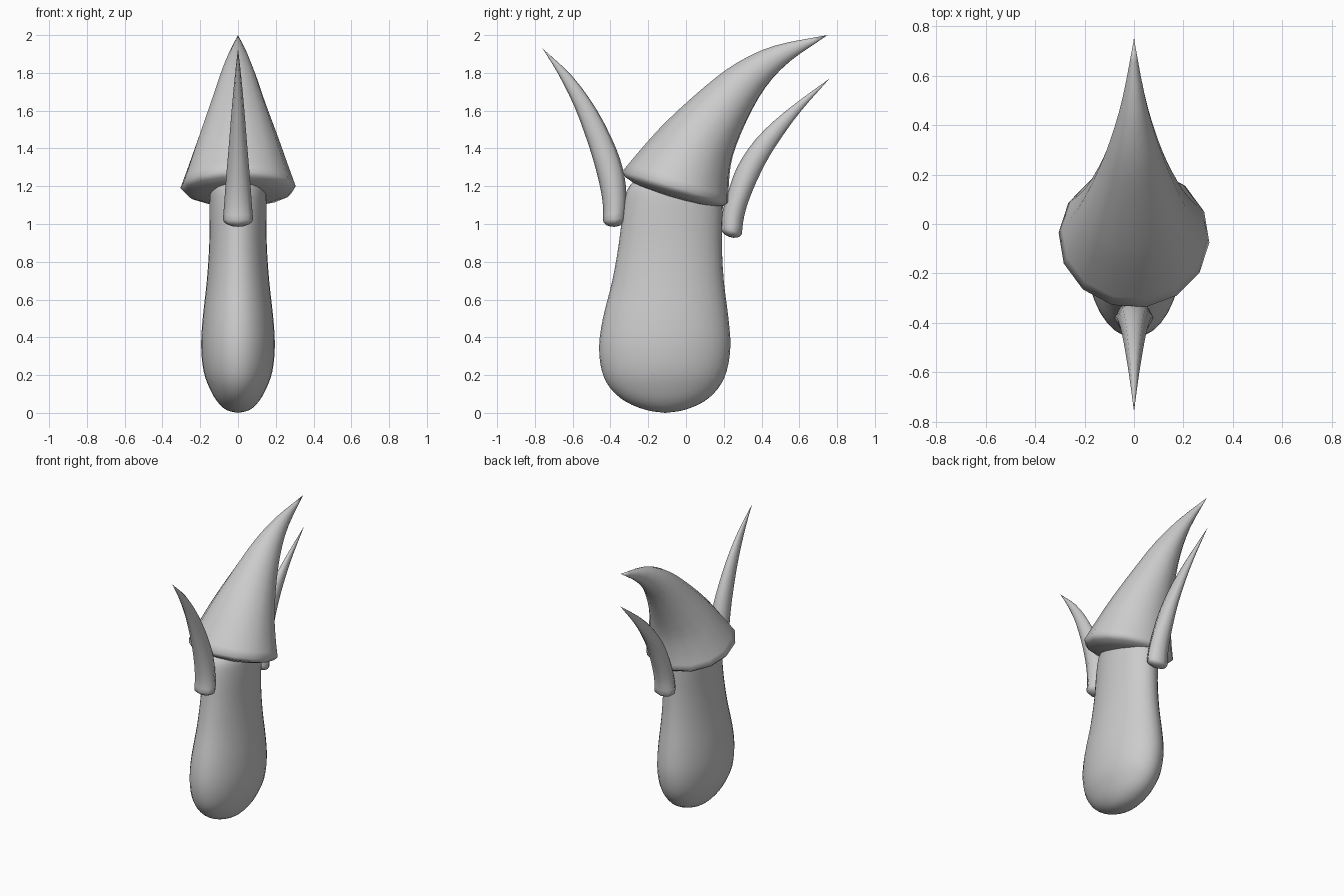
import bpy, bmesh, math
from mathutils import Vector

cube = bpy.data.objects.get("Cube")
if cube:
    bpy.data.objects.remove(cube, do_unlink=True)

grey = bpy.data.materials.new("light_grey")
grey.use_nodes = True
grey.diffuse_color = (0.6, 0.6, 0.6, 1)
grey.node_tree.nodes["Principled BSDF"].inputs["Base Color"].default_value = (0.6, 0.6, 0.6, 1)


def smooth_sections(sections, steps):
    """Catmull-Rom interpolation between cross-sections."""
    s = [Vector(v) for v in sections]
    pts = [2 * s[0] - s[1]] + s + [2 * s[-1] - s[-2]]
    out = []
    for i in range(1, len(pts) - 2):
        a, b, c, d = pts[i - 1:i + 3]
        for k in range(steps):
            t = k / steps
            out.append(0.5 * (2 * b + (c - a) * t + (2 * a - 5 * b + 4 * c - d) * t ** 2
                              + (3 * b - a - 3 * c + d) * t ** 3))
    return out + [s[-1]]


def loft(name, sections, sides, steps, turn=0.0, dome=0.0):
    """Each section: front y, front z, back y, back z, half width in x.
    A dome closes the wide base of a horn."""
    rings = smooth_sections(sections, steps)
    if dome:
        f, b = Vector(rings[0][0:2]), Vector(rings[0][2:4])
        mid, half = (f + b) / 2, (b - f) / 2
        down = Vector((half.y, -half.x)).normalized() * dome
        cap = []
        for k in range(4, 0, -1):
            a = k / 4 * math.pi / 2
            m, h = mid + down * math.sin(a), half * max(math.cos(a), 0)
            cap.append(Vector((*(m - h), *(m + h), rings[0][4] * math.cos(a))))
        rings = cap + rings
    bm = bmesh.new()
    loops = []
    for r in rings:
        mid = (Vector(r[0:2]) + Vector(r[2:4])) / 2
        half = (Vector(r[2:4]) - Vector(r[0:2])) / 2
        loop = []
        for i in range(sides):
            a = math.radians(turn) + math.tau * i / sides
            p = mid + half * math.sin(a)
            loop.append(bm.verts.new((r[4] * math.cos(a), p.x, p.y)))
        loops.append(loop)
    for lo, hi in zip(loops, loops[1:]):
        for i in range(sides):
            j = (i + 1) % sides
            bm.faces.new((lo[i], lo[j], hi[j], hi[i]))
    # collapse the end rings into poles
    bmesh.ops.remove_doubles(bm, verts=bm.verts, dist=0.0005)
    bmesh.ops.recalc_face_normals(bm, faces=bm.faces)
    for face in bm.faces:
        face.smooth = True
    mesh = bpy.data.meshes.new(name)
    bm.to_mesh(mesh)
    bm.free()
    mesh.materials.append(grey)
    obj = bpy.data.objects.new(name, mesh)
    bpy.context.collection.objects.link(obj)
    return obj


# Pear-shaped body: height, front y, back y, half width
body = [(0, -0.11, -0.11, 0), (0.015, -0.21, -0.01, 0.06), (0.06, -0.32, 0.095, 0.11),
        (0.13, -0.4, 0.17, 0.15), (0.22, -0.445, 0.215, 0.182), (0.35, -0.46, 0.235, 0.195),
        (0.5, -0.44, 0.225, 0.187), (0.7, -0.39, 0.2, 0.165), (0.9, -0.355, 0.19, 0.152),
        (1.1, -0.33, 0.195, 0.152), (1.2, -0.3, 0.19, 0.145), (1.25, -0.22, 0.13, 0.1),
        (1.27, -0.05, -0.05, 0)]
loft("body", [(f, z, b, z, w) for z, f, b, w in body], 32, 3)

# Wide pointed cap sweeping to the back
loft("curved_cap", [(-0.34, 1.28, 0.23, 1.11, 0.306), (-0.23, 1.41, 0.23, 1.22, 0.262),
                    (-0.1, 1.55, 0.25, 1.36, 0.212), (0.1, 1.73, 0.32, 1.54, 0.145),
                    (0.27, 1.855, 0.42, 1.72, 0.093), (0.47, 1.945, 0.55, 1.86, 0.046),
                    (0.75, 2.0, 0.75, 2.0, 0)], 14, 3, turn=-4, dome=0.065)

# Slim horns at the front and back
loft("front_horn", [(-0.44, 1.02, -0.32, 1.03, 0.08), (-0.44, 1.1, -0.315, 1.12, 0.073),
                    (-0.46, 1.22, -0.325, 1.25, 0.064), (-0.51, 1.4, -0.37, 1.4, 0.05),
                    (-0.59, 1.62, -0.47, 1.6, 0.033), (-0.68, 1.8, -0.6, 1.78, 0.016),
                    (-0.76, 1.93, -0.76, 1.93, 0)], 8, 3, dome=0.04)
loft("back_horn", [(0.185, 0.985, 0.295, 0.945, 0.08), (0.19, 1.05, 0.31, 1.05, 0.073),
                   (0.22, 1.16, 0.35, 1.17, 0.064), (0.27, 1.3, 0.42, 1.32, 0.05),
                   (0.37, 1.45, 0.5, 1.45, 0.035), (0.53, 1.6, 0.61, 1.6, 0.018),
                   (0.76, 1.77, 0.76, 1.77, 0)], 8, 3, dome=0.035)
